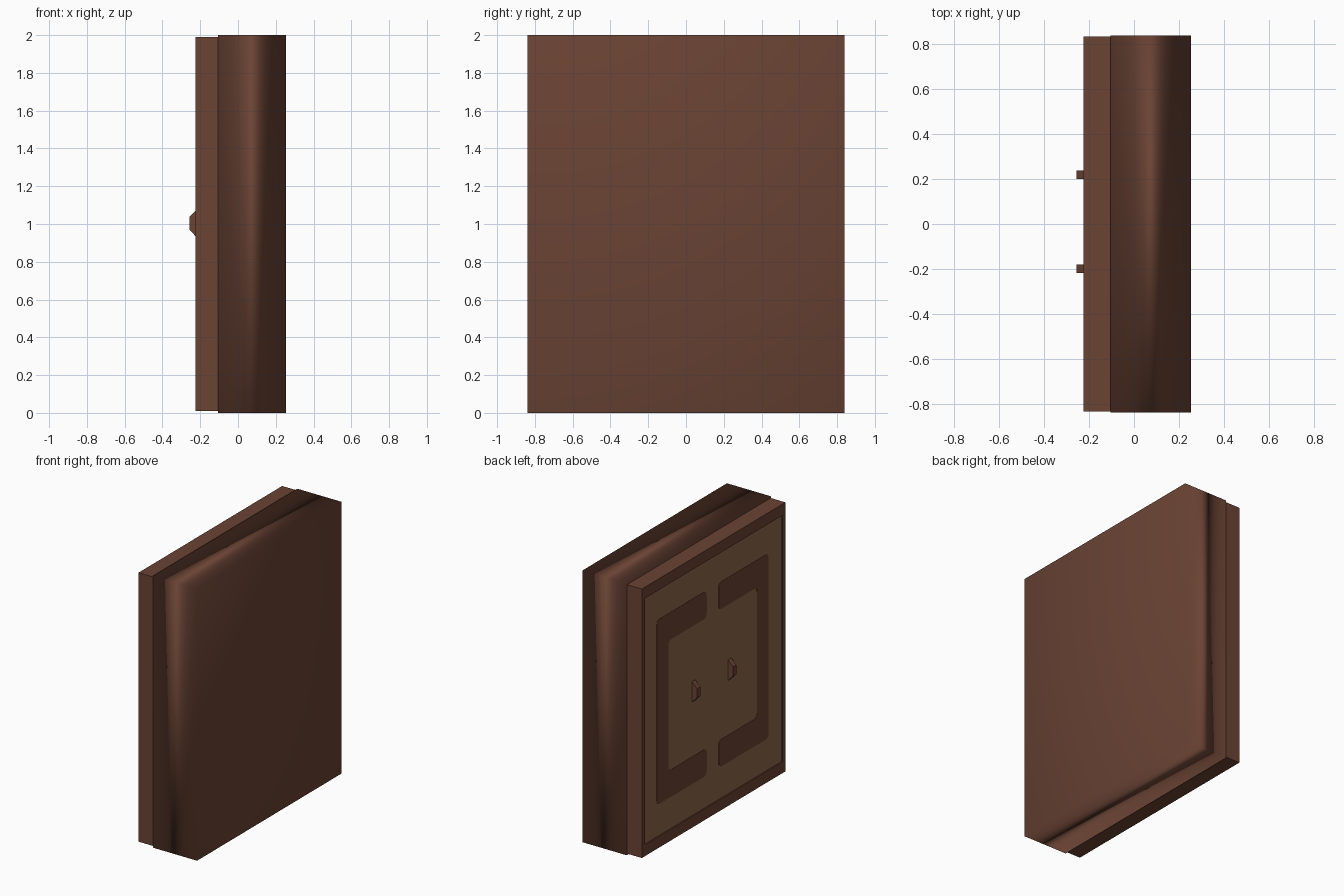
import bpy, bmesh, math
from mathutils import Vector

if "Cube" in bpy.data.objects:
    bpy.data.objects.remove(bpy.data.objects["Cube"])


def material(name, rgb):
    m = bpy.data.materials.new(name)
    m.diffuse_color = (*rgb, 1)
    m.use_nodes = True
    m.node_tree.nodes["Principled BSDF"].inputs["Base Color"].default_value = m.diffuse_color
    return m


BROWN = material("dark brown", (0.143, 0.056, 0.034))
TAN = material("olive tan", (0.27, 0.143, 0.071))


def finish(name, bm, *mats):
    bmesh.ops.recalc_face_normals(bm, faces=bm.faces)
    me = bpy.data.meshes.new(name)
    bm.to_mesh(me)
    bm.free()
    for m in mats:
        me.materials.append(m)
    ob = bpy.data.objects.new(name, me)
    bpy.context.collection.objects.link(ob)
    return ob


def box(x0, x1, y0, y1, z0, z1):
    bm = bmesh.new()
    bmesh.ops.create_cube(bm, size=1)
    for v in bm.verts:
        v.co = Vector((x1 if v.co.x > 0 else x0, y1 if v.co.y > 0 else y0,
                       z1 if v.co.z > 0 else z0))
    return bm


def rounded(points, r, steps=4):
    """Round every corner of a closed 2D outline."""
    out = []
    for i, p in enumerate(points):
        p = Vector(p)
        a = p + (Vector(points[i - 1]) - p).normalized() * r
        b = p + (Vector(points[(i + 1) % len(points)]) - p).normalized() * r
        for s in range(steps + 1):
            t = s / steps
            out.append(a * (1 - t) ** 2 + p * 2 * t * (1 - t) + b * t * t)
    return out


# Softly shaded main slab: normals follow the two large faces
slab = finish("main_slab", box(-0.105, 0.255, -0.84, 0.84, 0, 2), BROWN)
for f in slab.data.polygons:
    f.use_smooth = True
mod = slab.modifiers.new("area normals", 'WEIGHTED_NORMAL')
mod.mode = 'FACE_AREA'

# Backing block with a shallow tan pocket in its rear face
bm = box(-0.225, -0.105, -0.835, 0.835, 0.01, 1.99)
rear = min(bm.faces, key=lambda f: f.calc_center_median().x)
bmesh.ops.inset_region(bm, faces=[rear], thickness=0.05)
for v in rear.verts:
    v.co.z = 1 + math.copysign(0.907, v.co.z - 1)
floor = bmesh.ops.extrude_discrete_faces(bm, faces=[rear])["faces"][0]
for v in floor.verts:
    v.co.x += 0.009
floor.material_index = 1
finish("backing_block", bm, BROWN, TAN)

# Bracket-shaped panels on the pocket floor, mirrored left and right
BRACKET = [(0.07, 0.68), (0.65, 0.68), (0.65, -0.68), (0.07, -0.68),
           (0.07, -0.48), (0.515, -0.48), (0.515, 0.48), (0.07, 0.48)]
for side, label in ((1, "left"), (-1, "right")):
    bm = bmesh.new()
    face = bm.faces.new([bm.verts.new((-0.214, side * p.x, 1.005 + p.y))
                         for p in rounded(BRACKET, 0.035)])
    ext = bmesh.ops.extrude_face_region(bm, geom=[face])["geom"]
    for v in ext:
        if isinstance(v, bmesh.types.BMVert):
            v.co.x -= 0.004
    finish("bracket_panel_" + label, bm, BROWN)

# Tapered catches
for y, label in ((0.22, "left"), (-0.2, "right")):
    bm = box(-0.257, -0.214, y - 0.019, y + 0.019, 0.925, 1.08)
    for v in bm.verts:
        if v.co.x < -0.24:
            v.co.z = 1.003 + math.copysign(0.034, v.co.z - 1.003)
    finish("catch_" + label, bm, BROWN)
